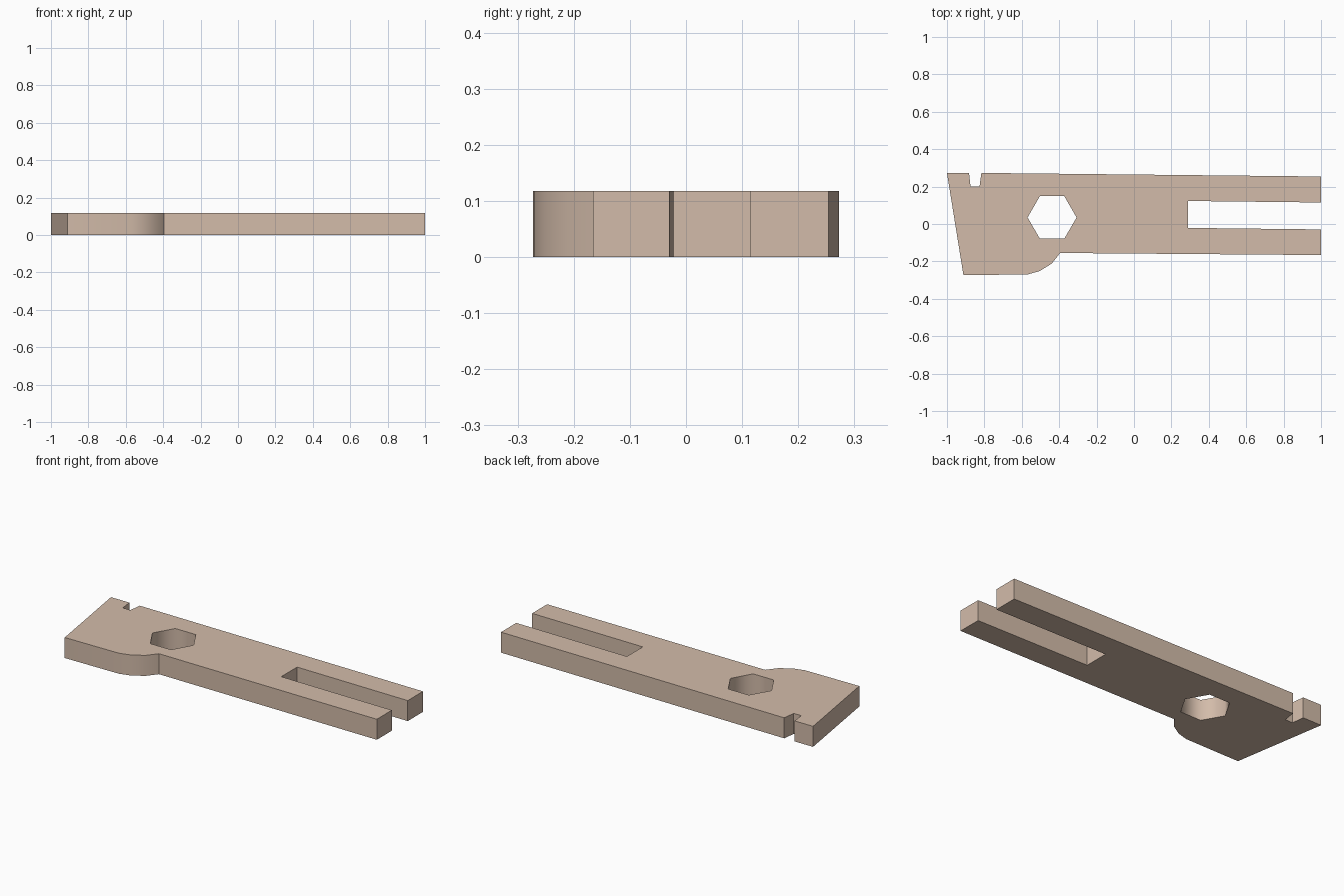
import bpy, bmesh
from math import cos, sin, radians

if "Cube" in bpy.data.objects:
    bpy.data.objects.remove(bpy.data.objects["Cube"])

HEIGHT = 0.118

# Outer profile, clockwise from the back left corner
outline = [
    (-1.0, 0.273), (-0.882, 0.273), (-0.874, 0.20), (-0.826, 0.20), (-0.816, 0.273),  # small notch
    (1.0, 0.254), (1.0, 0.115), (0.29, 0.123), (0.29, -0.021), (1.0, -0.029),         # long slot
    (1.0, -0.166), (-0.395, -0.155),                                                 # arm
    (-0.44, -0.212), (-0.505, -0.252), (-0.57, -0.270), (-0.912, -0.273),             # rounded shoulder
]
# Hexagonal hole
hexagon = [(-0.438 + 0.131 * cos(radians(60 * i)), 0.035 + 0.131 * sin(radians(60 * i)))
           for i in range(6)]
soft_points = hexagon + outline[12:15]

bm = bmesh.new()


def add_loop(points):
    verts = [bm.verts.new((x, y, 0)) for x, y in points]
    return [bm.edges.new((v, verts[(i + 1) % len(verts)])) for i, v in enumerate(verts)]


# Fill the profile around the hole and extrude it to a plate
edges = add_loop(outline) + add_loop(hexagon)
bmesh.ops.triangle_fill(bm, use_beauty=True, use_dissolve=False, edges=edges)
result = bmesh.ops.extrude_face_region(bm, geom=bm.faces[:], use_keep_orig=True)
top = [g for g in result["geom"] if isinstance(g, bmesh.types.BMVert)]
bmesh.ops.translate(bm, verts=top, vec=(0, 0, HEIGHT))
bmesh.ops.recalc_face_normals(bm, faces=bm.faces[:])

# Smooth only the upright edges of the hole and the shoulder
for f in bm.faces:
    f.smooth = True
for e in bm.edges:
    a, b = (v.co for v in e.verts)
    upright = abs(a.z - b.z) > 0.01
    e.smooth = upright and any(abs(a.x - x) + abs(a.y - y) < 1e-4 for x, y in soft_points)
    if not upright and all(abs(f.normal.z) > 0.9 for f in e.link_faces):
        e.smooth = True

mesh = bpy.data.meshes.new("slotted_plate")
bm.to_mesh(mesh)
bm.free()
plate = bpy.data.objects.new("slotted_plate", mesh)
bpy.context.collection.objects.link(plate)

# Pale tan finish
mat = bpy.data.materials.new("tan")
mat.diffuse_color = (0.65, 0.50, 0.40, 1)
mat.use_nodes = True
mat.node_tree.nodes["Principled BSDF"].inputs["Base Color"].default_value = mat.diffuse_color
mesh.materials.append(mat)
